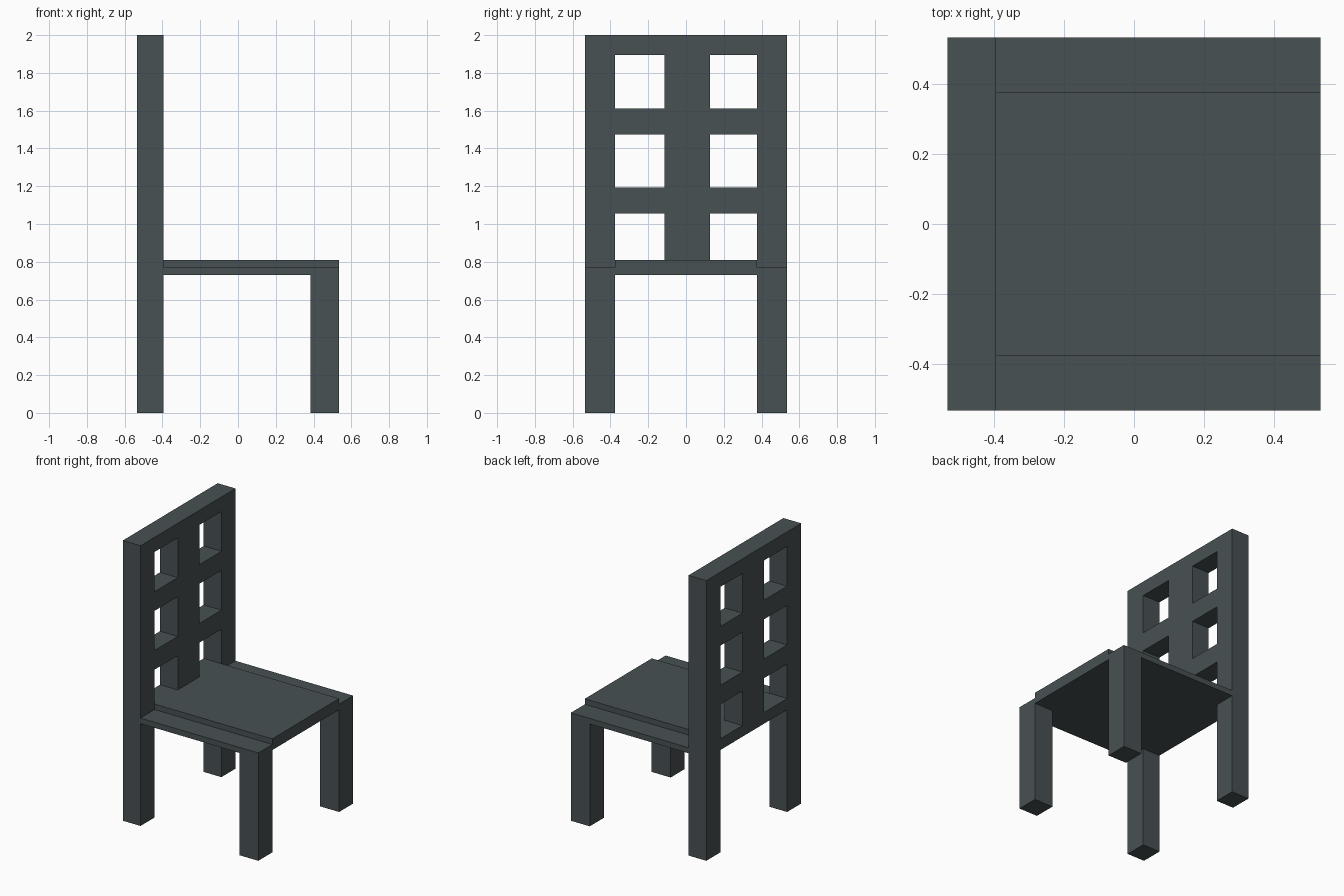
import bpy

if "Cube" in bpy.data.objects:
    bpy.data.objects.remove(bpy.data.objects["Cube"])

slate = bpy.data.materials.new("dark_slate")
slate.diffuse_color = (0.065, 0.082, 0.086, 1)
slate.use_nodes = True
slate.node_tree.nodes["Principled BSDF"].inputs["Base Color"].default_value = slate.diffuse_color


def box(name, x, y, z):
    """Axis-aligned box from (min, max) ranges."""
    bpy.ops.mesh.primitive_cube_add(
        size=1, location=[(a + b) / 2 for a, b in (x, y, z)])
    ob = bpy.context.object
    ob.name = name
    ob.scale = [b - a for a, b in (x, y, z)]
    bpy.ops.object.transform_apply(location=False, rotation=False, scale=True)
    ob.data.materials.append(slate)
    return ob


OUT, IN = 0.535, 0.377           # outer and inner half widths
BACK = (-OUT, -0.395)            # depth of the backrest
FRONT = (0.385, OUT)             # depth of the front legs
SEAT_LOW, RAIL_TOP, SEAT_TOP = 0.73, 0.77, 0.81
SLAT = (-0.115, 0.128)           # width of the centre slat

# Posts, front legs and side rails, one set per side
for side, y in (("left", (-OUT, -IN)), ("right", (IN, OUT))):
    box(f"back_post_{side}", BACK, y, (0, 2))
    box(f"front_leg_{side}", FRONT, y, (0, RAIL_TOP))
    box(f"side_rail_{side}", (BACK[1], FRONT[0]), y, (SEAT_LOW, RAIL_TOP))

# Raised seat panel, running back between the posts
box("seat", (-OUT, OUT), (-IN, IN), (SEAT_LOW, SEAT_TOP))

# Backrest: top rail, centre slat and crossbars
box("top_rail", BACK, (-IN, IN), (1.895, 2))
box("centre_slat", BACK, SLAT, (SEAT_TOP, 1.895))
for i, z in enumerate([(1.055, 1.192), (1.475, 1.612)]):
    box(f"crossbar_left_{i + 1}", BACK, (-IN, SLAT[0]), z)
    box(f"crossbar_right_{i + 1}", BACK, (SLAT[1], IN), z)
